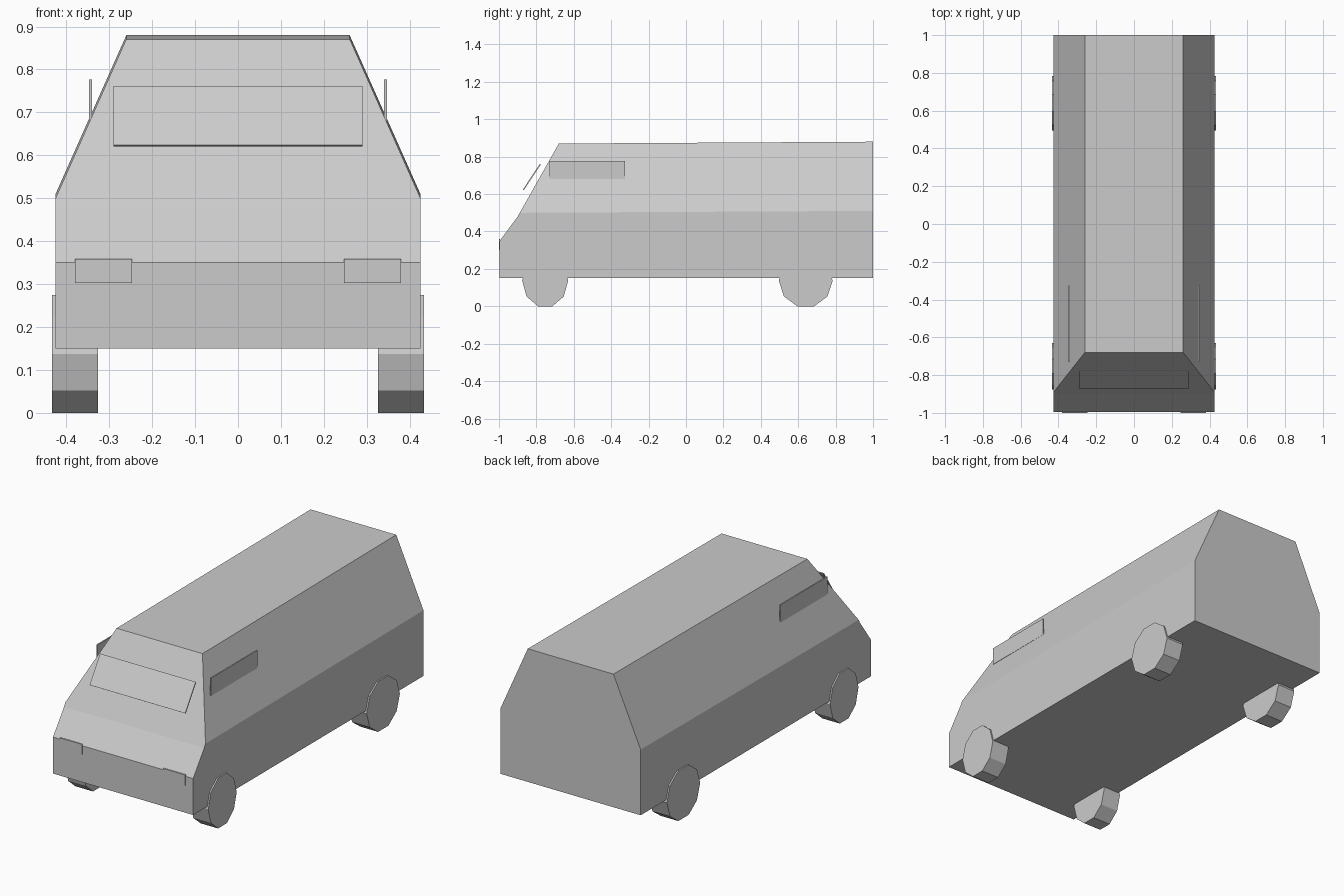
import bpy, bmesh, math
from mathutils import Vector

if "Cube" in bpy.data.objects:
    bpy.data.objects.remove(bpy.data.objects["Cube"])

grey = bpy.data.materials.new("light_grey")
grey.diffuse_color = (0.6, 0.6, 0.6, 1)
grey.use_nodes = True
grey.node_tree.nodes["Principled BSDF"].inputs["Base Color"].default_value = grey.diffuse_color


def finish(name, bm):
    bmesh.ops.recalc_face_normals(bm, faces=bm.faces)
    mesh = bpy.data.meshes.new(name)
    bm.to_mesh(mesh)
    bm.free()
    mesh.materials.append(grey)
    obj = bpy.data.objects.new(name, mesh)
    bpy.context.collection.objects.link(obj)
    return obj


def prism(profile, x0, x1):
    """Extrude a (y, z) outline from x0 to x1."""
    bm = bmesh.new()
    face = bm.faces.new([bm.verts.new((x0, y, z)) for y, z in profile])
    ext = bmesh.ops.extrude_face_region(bm, geom=[face])["geom"]
    bmesh.ops.translate(bm, vec=(x1 - x0, 0, 0),
                        verts=[v for v in ext if isinstance(v, bmesh.types.BMVert)])
    return bm


def rect(y0, y1, z0, z1):
    return [(y0, z0), (y1, z0), (y1, z1), (y0, z1)]


# Body: side outline, with the upper sides sliced to lean inward
bm = prism([(-0.996, 0.15), (-0.996, 0.35), (-0.9, 0.48), (-0.68, 0.87),
            (1, 0.88), (1, 0.15)], -0.425, 0.425)
for s in (-1, 1):
    belt_front, belt_back = Vector((s * 0.425, -0.88, 0.5)), Vector((s * 0.425, 1, 0.51))
    roof_back = Vector((s * 0.26, 1, 0.88))
    normal = (belt_back - belt_front).cross(roof_back - belt_back)
    if normal.x * s < 0:
        normal.negate()
    bmesh.ops.bisect_plane(bm, geom=bm.verts[:] + bm.edges[:] + bm.faces[:], dist=1e-5,
                           plane_co=belt_back, plane_no=normal, clear_outer=True)
    bmesh.ops.holes_fill(bm, edges=[e for e in bm.edges if e.is_boundary])
finish("van_body", bm)

# Windscreen: thin tilted plate standing off the front slope
finish("windscreen", prism([(-0.872, 0.624), (-0.781, 0.762),
                            (-0.776, 0.759), (-0.867, 0.621)], -0.29, 0.29))

for s, side in ((-1, "left"), (1, "right")):
    # Upright side window plates and headlights
    finish(side + "_window", prism(rect(-0.73, -0.325, 0.68, 0.777), s * 0.34, s * 0.347))
    finish(side + "_headlight", prism(rect(-1, -0.994, 0.302, 0.359), s * 0.247, s * 0.38))
    # Ten-sided wheels, the front pair slightly narrower
    for end, cy, ry in (("front", -0.753, 0.123), ("rear", 0.64, 0.144)):
        ring = [(cy + ry * math.cos(math.tau * i / 10),
                 0.1375 + 0.1446 * math.sin(math.tau * i / 10)) for i in range(10)]
        finish(f"{side}_{end}_wheel", prism(ring, s * 0.326, s * 0.433))
